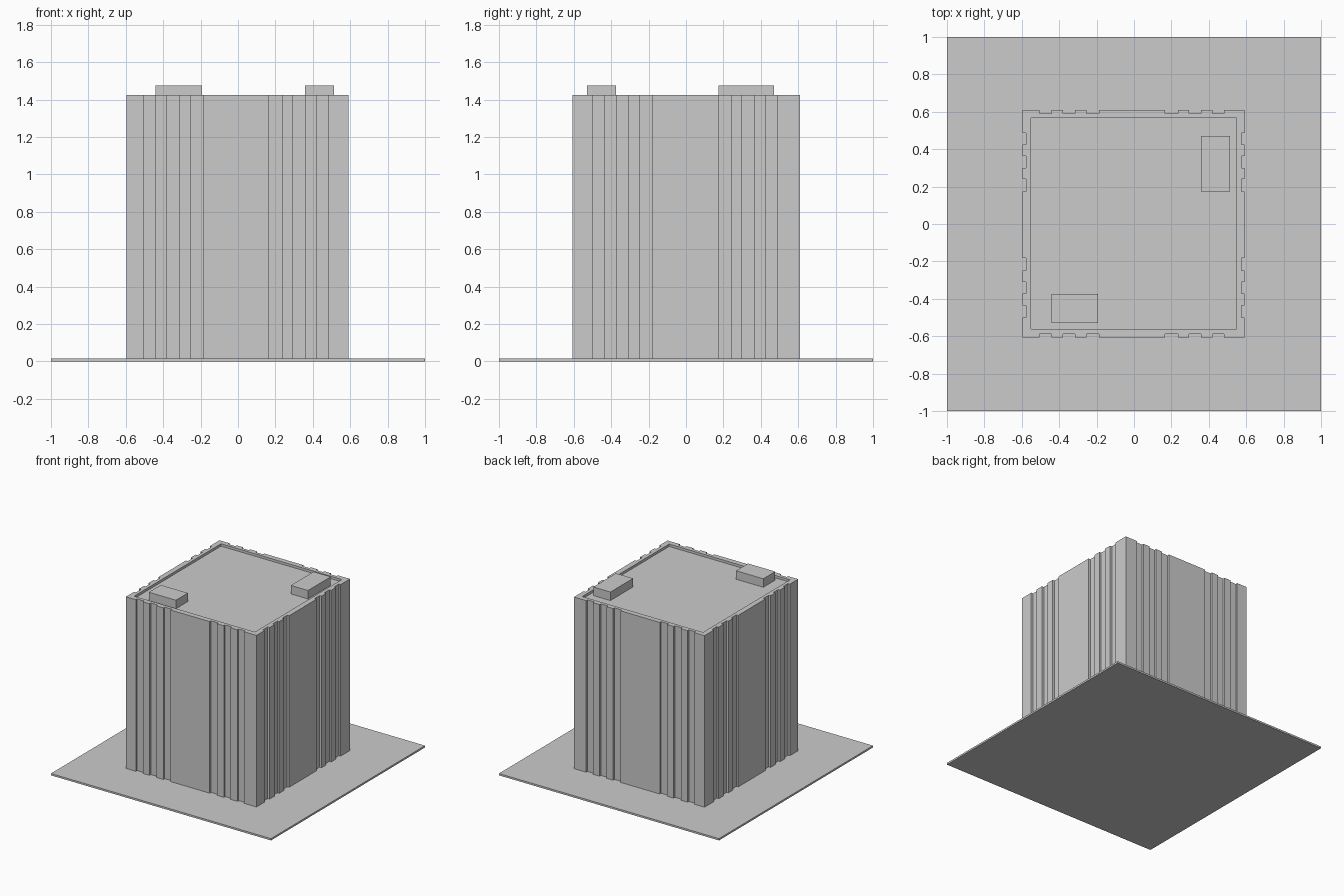
import bpy, bmesh

if "Cube" in bpy.data.objects:
    bpy.data.objects.remove(bpy.data.objects["Cube"])

GROUND_TOP = 0.015
WALL_TOP = 1.425
ROOF = 1.405


def new_object(name, bm):
    bmesh.ops.recalc_face_normals(bm, faces=bm.faces)
    mesh = bpy.data.meshes.new(name)
    bm.to_mesh(mesh)
    bm.free()
    obj = bpy.data.objects.new(name, mesh)
    bpy.context.collection.objects.link(obj)
    return obj


def prism(name, outline, z0, z1):
    bm = bmesh.new()
    face = bm.faces.new([bm.verts.new((x, y, z0)) for x, y in outline])
    top = bmesh.ops.extrude_face_region(bm, geom=[face], use_keep_orig=True)["geom"]
    verts = [v for v in top if isinstance(v, bmesh.types.BMVert)]
    bmesh.ops.translate(bm, verts=verts, vec=(0, 0, z1 - z0))
    return new_object(name, bm)


def box(name, x0, x1, y0, y1, z0, z1):
    return prism(name, [(x0, y0), (x1, y0), (x1, y1), (x0, y1)], z0, z1)


# Grooved wall outline: six shallow notches on each side
X0, X1, Y0, Y1 = -0.595, 0.592, -0.606, 0.609
DEPTH = 0.017
x_grooves = [(-0.504, -0.440), (-0.380, -0.315), (-0.254, -0.188),
             (0.167, 0.235), (0.295, 0.358), (0.419, 0.481)]
y_grooves = [(-0.499, -0.435), (-0.372, -0.310), (-0.248, -0.182),
             (0.173, 0.240), (0.300, 0.364), (0.425, 0.487)]


def side(grooves):
    pts = []
    for a, b in grooves:
        pts += [(a, 0), (a, DEPTH), (b, DEPTH), (b, 0)]
    return pts


outline = [(X0, Y0)] + [(t, Y0 + d) for t, d in side(x_grooves)]
outline += [(X1, Y0)] + [(X1 - d, t) for t, d in side(y_grooves)]
outline += [(X1, Y1)] + [(t, Y1 - d) for t, d in reversed(side(x_grooves))]
outline += [(X0, Y1)] + [(X0 + d, t) for t, d in reversed(side(y_grooves))]
tower = prism("tower", outline, GROUND_TOP, WALL_TOP)

# Sunken roof behind the parapet
cutter = box("roof_recess_cutter", -0.551, 0.547, -0.562, 0.566, ROOF, WALL_TOP + 0.1)
cutter.hide_render = True
cutter.hide_set(True)
mod = tower.modifiers.new("roof_recess", 'BOOLEAN')
mod.operation = 'DIFFERENCE'
mod.solver = 'EXACT'
mod.object = cutter

# Ground plate
box("ground_plate", -1, 1, -1, 1, 0, GROUND_TOP)

# Rooftop service boxes
box("roof_box_front", -0.440, -0.193, -0.530, -0.375, ROOF, 1.475)
box("roof_box_back", 0.358, 0.514, 0.175, 0.470, ROOF, 1.475)
